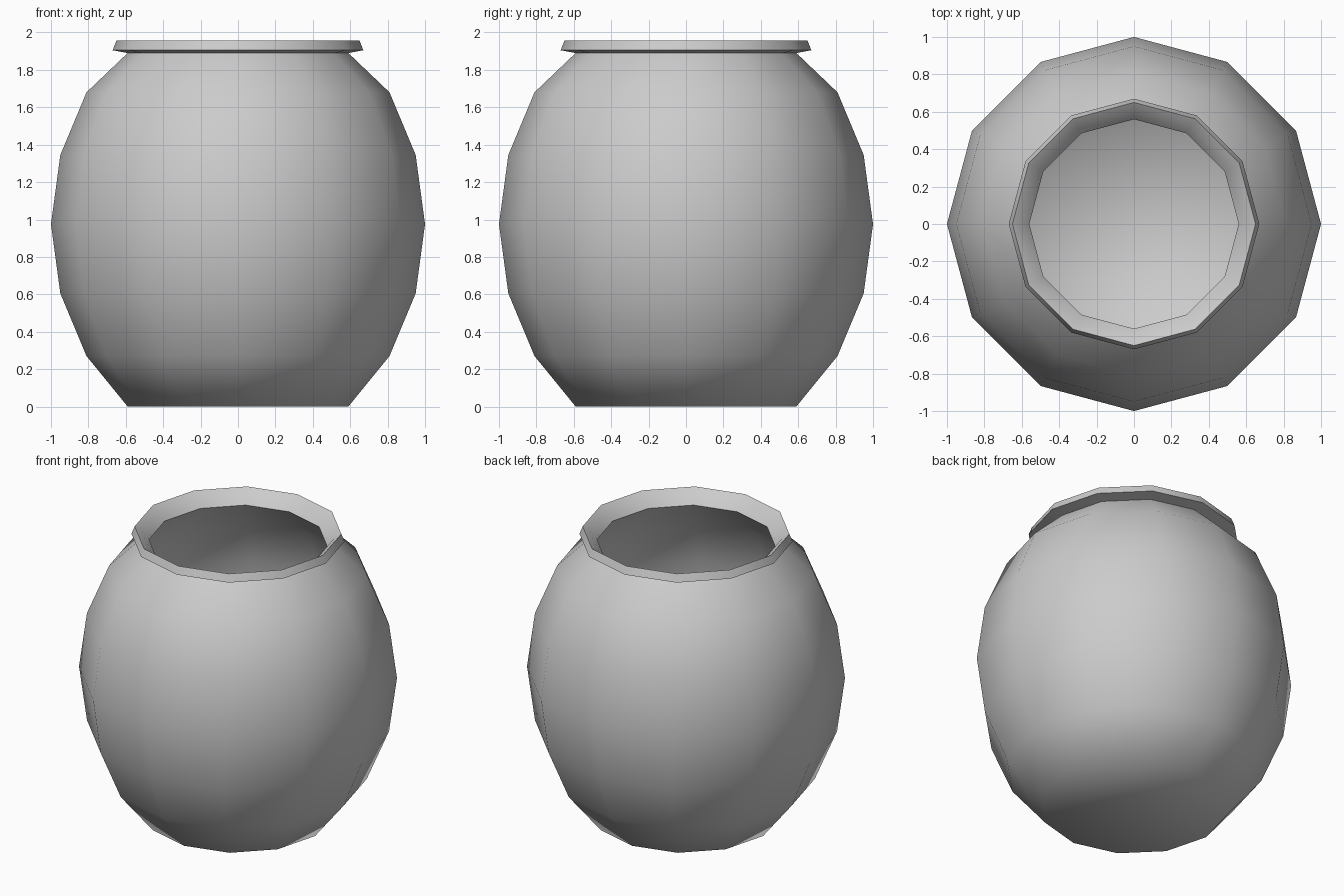
import bpy, bmesh, math

if "Cube" in bpy.data.objects:
    bpy.data.objects.remove(bpy.data.objects["Cube"])

SIDES = 12

# profile (radius, height): outer wall, flared lip, then inner wall down to the floor
PROFILE = [
    (0.59, 0.0), (0.81, 0.27), (0.95, 0.605), (1.0, 0.975), (0.95, 1.345),
    (0.81, 1.68), (0.59, 1.89),
    (0.67, 1.905), (0.65, 1.957),
    (0.605, 1.925), (0.56, 1.87),
    (0.775, 1.645), (0.905, 1.33), (0.95, 0.975), (0.905, 0.62),
    (0.775, 0.30), (0.565, 0.05),
]


def lathe(name, profile):
    bm = bmesh.new()
    rings = []
    for r, z in profile:
        rings.append([bm.verts.new((r * math.cos(2 * math.pi * i / SIDES),
                                    r * math.sin(2 * math.pi * i / SIDES), z))
                      for i in range(SIDES)])
    for a, b in zip(rings, rings[1:]):
        for i in range(SIDES):
            j = (i + 1) % SIDES
            bm.faces.new((a[i], a[j], b[j], b[i]))
    # underside and inner floor
    bm.faces.new(rings[0][::-1])
    bm.faces.new(rings[-1])
    bmesh.ops.recalc_face_normals(bm, faces=bm.faces)
    mesh = bpy.data.meshes.new(name)
    bm.to_mesh(mesh)
    bm.free()
    ob = bpy.data.objects.new(name, mesh)
    bpy.context.collection.objects.link(ob)
    return ob


# round pot with open mouth
pot = lathe("pot", PROFILE)
bpy.context.view_layer.objects.active = pot
pot.select_set(True)
bpy.ops.object.shade_smooth_by_angle(angle=math.radians(65))
